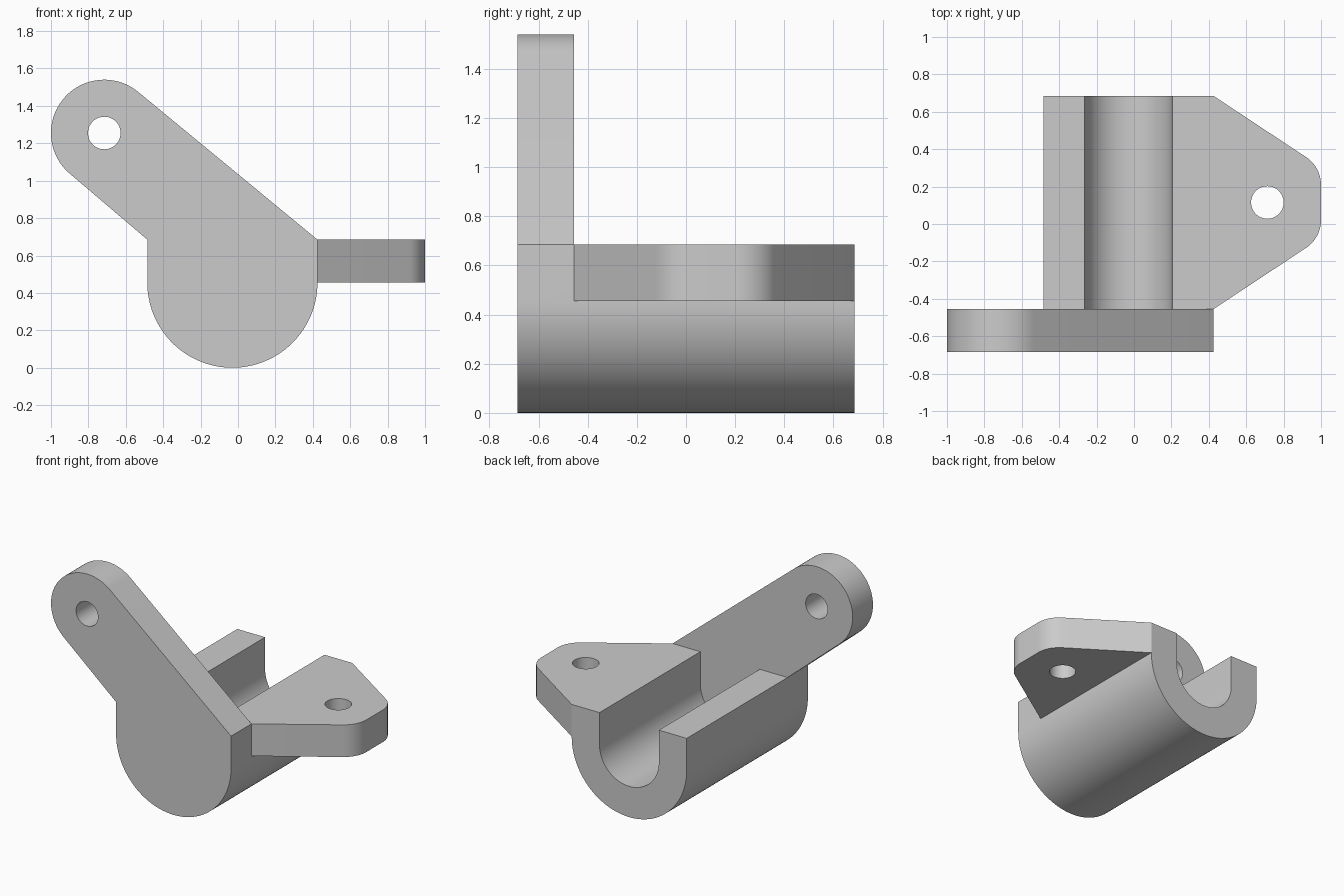
import bpy, bmesh
from math import cos, sin, pi, atan2, asin, hypot, radians

cube = bpy.data.objects.get("Cube")
if cube:
    bpy.data.objects.remove(cube)

grey = bpy.data.materials.new("light grey")
grey.use_nodes = True
grey.diffuse_color = (0.6, 0.6, 0.6, 1)
grey.node_tree.nodes["Principled BSDF"].inputs["Base Color"].default_value = (0.6, 0.6, 0.6, 1)

CX, R, BORE, TOP = -0.03, 0.455, 0.235, 0.685   # trough axis, radii and rim height
FRONT, STEP, BACK = -0.685, -0.455, 0.685       # depth of the plate and the trough
HOLE = 0.087


def arc(cx, cy, r, a0, a1, n=48):
    return [(cx + r * cos(a0 + (a1 - a0) * i / n),
             cy + r * sin(a0 + (a1 - a0) * i / n)) for i in range(n + 1)]


def prism(name, profile, lo, hi, along):
    """Extrude a closed 2D profile along the y or z axis."""
    bm = bmesh.new()
    def place(p, d):
        return (p[0], d, p[1]) if along == "y" else (p[0], p[1], d)
    a, b = ([bm.verts.new(place(p, d)) for p in profile] for d in (lo, hi))
    bm.faces.new(a)
    bm.faces.new(b)
    for i in range(len(a)):
        bm.faces.new((a[i - 1], a[i], b[i], b[i - 1]))
    bmesh.ops.recalc_face_normals(bm, faces=bm.faces)
    mesh = bpy.data.meshes.new(name)
    bm.to_mesh(mesh)
    bm.free()
    mesh.materials.append(grey)
    obj = bpy.data.objects.new(name, mesh)
    bpy.context.collection.objects.link(obj)
    return obj


def combine(obj, other, operation):
    """Apply a boolean and discard the second object."""
    mod = obj.modifiers.new(operation, "BOOLEAN")
    mod.object, mod.operation, mod.solver = other, operation, "EXACT"
    bpy.ops.object.select_all(action="DESELECT")
    bpy.context.view_layer.objects.active = obj
    obj.select_set(True)
    bpy.ops.object.modifier_apply(modifier=mod.name)
    bpy.data.objects.remove(other)


# Round-bottomed body, with a rising arm on its front plate
left, right = CX - R, CX + R
belly = arc(CX, R, R, pi, 2 * pi, 64)
ax, az, ar = -0.715, 1.255, 0.285


def tangent_angle(px, side):
    dx, dz = px - ax, TOP - az
    return atan2(dz, dx) + side * (pi / 2 - asin(ar / hypot(dx, dz)))


a_right = tangent_angle(right, 1)
a_left = tangent_angle(left, -1) + 2 * pi
plate = belly + [(right, TOP)] + arc(ax, az, ar, a_right, a_left) + [(left, TOP)]
bracket = prism("bracket_body", plate, FRONT, STEP, "y")

# U-shaped trough behind the plate
trough = (belly + [(right, TOP), (CX + BORE, TOP)]
          + arc(CX, R, BORE, 0, -pi) + [(CX - BORE, TOP), (left, TOP)])
combine(bracket, prism("trough", trough, STEP, BACK, "y"), "UNION")

# Tapered side flange with rounded outer corners
mid, fillet, slope = 0.115, 0.18, radians(55.5)
fx, fy = 1 - fillet, 0.093
flange = ([(right, STEP)] + arc(fx, mid - fy, fillet, -slope, 0, 16)
          + arc(fx, mid + fy, fillet, 0, slope, 16) + [(right, BACK)])
combine(bracket, prism("flange", flange, R, TOP, "z"), "UNION")

# Bolt holes through the arm and the flange
circle = lambda x, y: arc(x, y, HOLE, 0, 2 * pi, 48)[:-1]
combine(bracket, prism("arm_hole", circle(ax, az), FRONT - 0.1, STEP + 0.1, "y"), "DIFFERENCE")
combine(bracket, prism("flange_hole", circle(0.713, mid), R - 0.1, TOP + 0.1, "z"), "DIFFERENCE")

bpy.ops.object.shade_smooth_by_angle(angle=radians(25))
